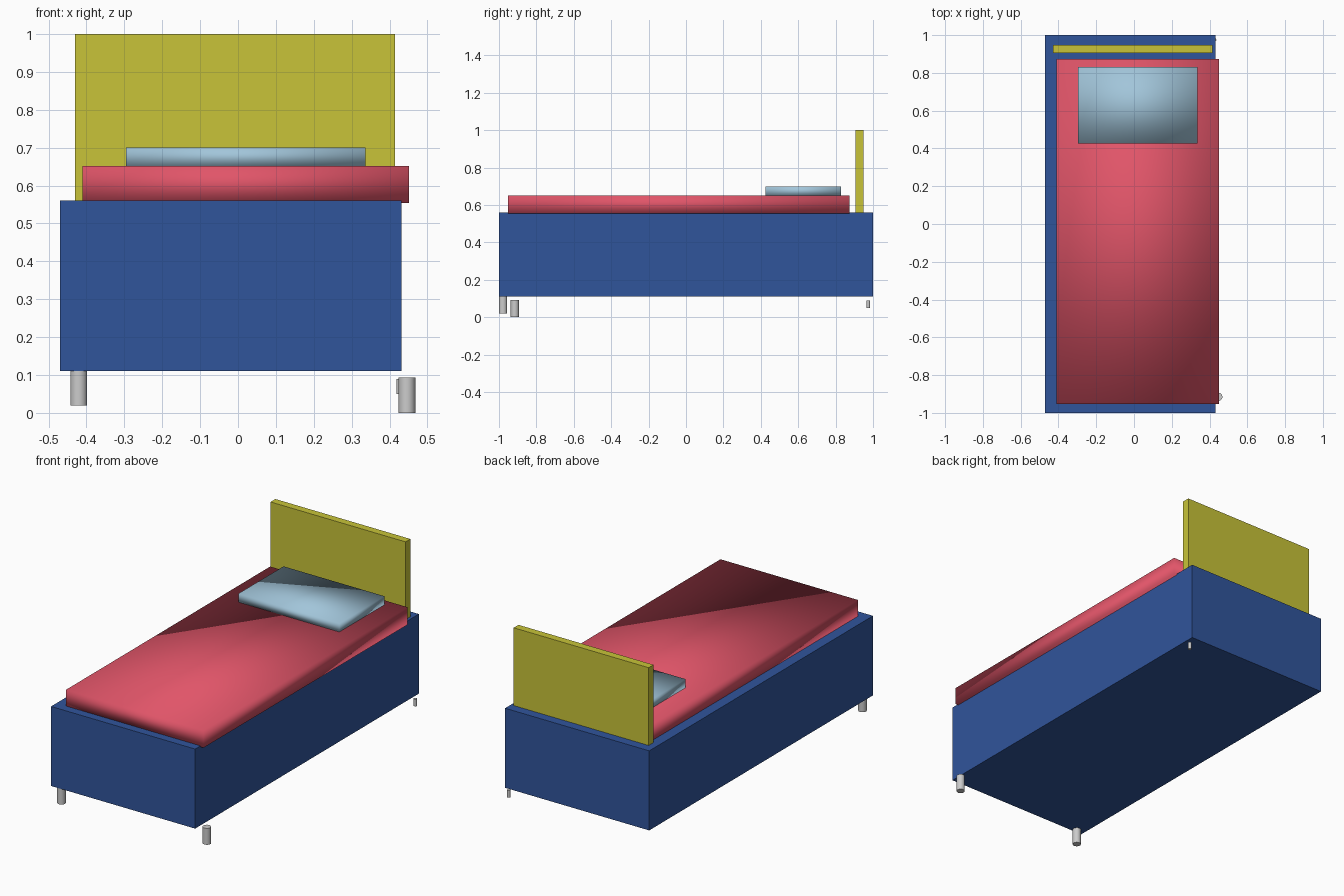
import bpy

if "Cube" in bpy.data.objects:
    bpy.data.objects.remove(bpy.data.objects["Cube"])

def material(name, color):
    m = bpy.data.materials.new(name)
    m.diffuse_color = (*color, 1)
    m.use_nodes = True
    m.node_tree.nodes["Principled BSDF"].inputs["Base Color"].default_value = m.diffuse_color
    return m

def box(name, lo, hi, mat, smooth=False):
    centre = [(a + b) / 2 for a, b in zip(lo, hi)]
    bpy.ops.mesh.primitive_cube_add(size=1, location=centre)
    ob = bpy.context.object
    ob.name = name
    ob.scale = [b - a for a, b in zip(lo, hi)]
    bpy.ops.object.transform_apply(location=False, rotation=False, scale=True)
    ob.data.materials.append(mat)
    if smooth:
        bpy.ops.object.shade_smooth()
    return ob

def leg(name, x, y, radius, z0, z1):
    bpy.ops.mesh.primitive_cylinder_add(vertices=32, radius=radius, depth=z1 - z0,
                                        location=(x, y, (z0 + z1) / 2))
    bpy.context.object.name = name
    bpy.ops.object.shade_smooth_by_angle()

blue = material("blue", (0.03, 0.09, 0.33))
red = material("red", (0.75, 0.09, 0.14))
yellow = material("yellow", (0.58, 0.55, 0.04))
pale_blue = material("pale_blue", (0.36, 0.56, 0.70))

# Bed base and headboard
box("bed_base", (-0.47, -1.0, 0.11), (0.432, 1.0, 0.56), blue)
box("headboard", (-0.43, 0.905, 0.56), (0.415, 0.948, 1.0), yellow)

# Soft-shaded mattress and pillow
box("mattress", (-0.41, -0.952, 0.554), (0.451, 0.873, 0.652), red, True)
box("pillow", (-0.296, 0.426, 0.65), (0.336, 0.83, 0.70), pale_blue, True)

# Legs
leg("front_left_leg", -0.42, -0.978, 0.022, 0.02, 0.11)
leg("front_right_leg", 0.446, -0.915, 0.022, 0.0, 0.093)
leg("back_right_leg", 0.427, 0.975, 0.009, 0.05, 0.09)
